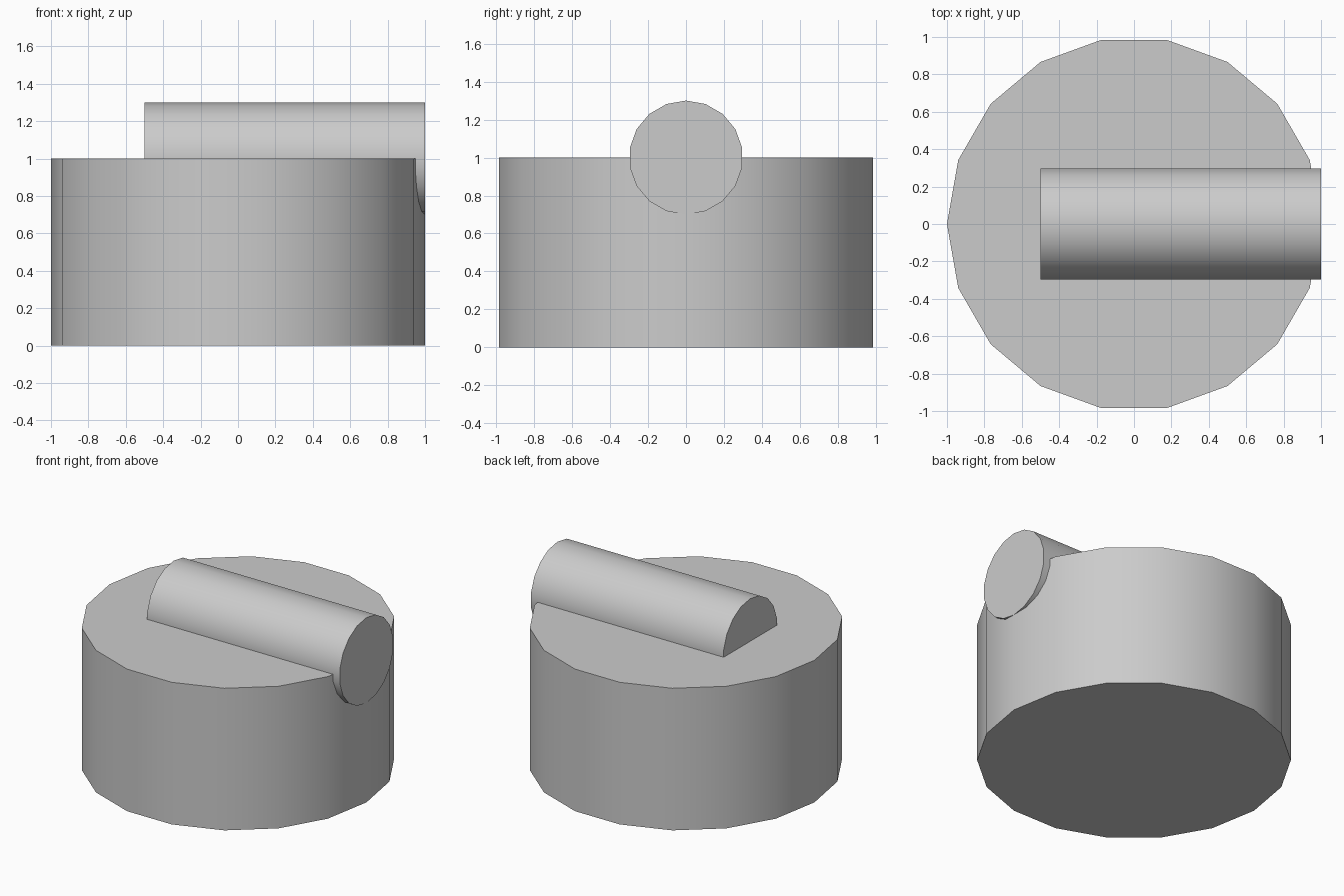
import bpy
from math import radians

if "Cube" in bpy.data.objects:
    bpy.data.objects.remove(bpy.data.objects["Cube"])

SIDES = 18


def cylinder(name, radius, length, location, rotation):
    bpy.ops.mesh.primitive_cylinder_add(
        vertices=SIDES, radius=radius, depth=length,
        location=location, rotation=[radians(a) for a in rotation])
    obj = bpy.context.object
    obj.name = name
    bpy.ops.object.shade_smooth_by_angle(angle=radians(30))
    return obj


# Upright drum, corners on the x axis
cylinder("drum_base", 1.0, 1.0, (0, 0, 0.5), (0, 0, 90))

# Bar lying along x, half sunk into the drum top and reaching its right edge
cylinder("top_bar", 0.3, 1.5, (0.25, 0, 1.0), (90, 0, 90))
